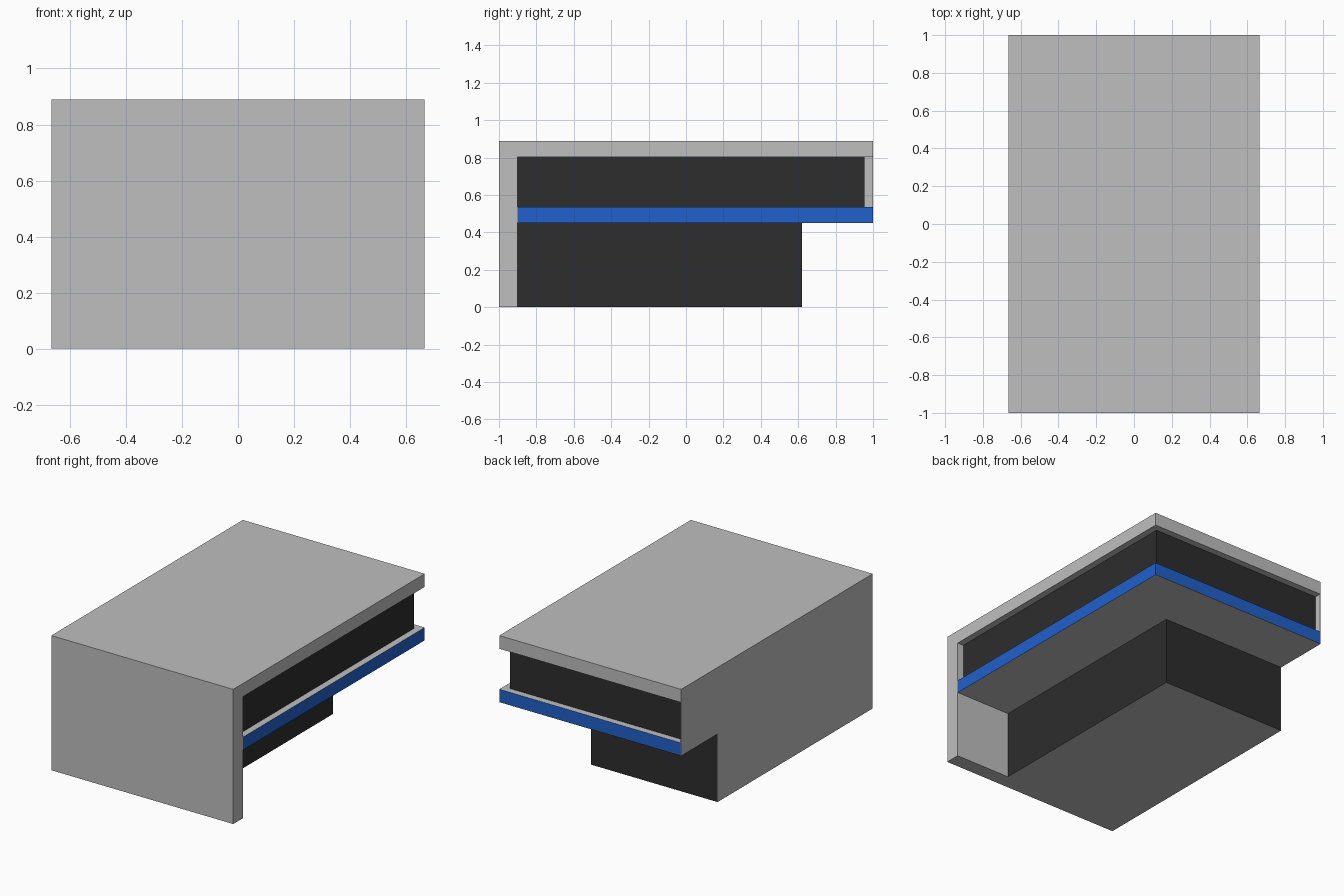
import bpy, bmesh

if "Cube" in bpy.data.objects:
    bpy.data.objects.remove(bpy.data.objects["Cube"])


def material(name, rgb):
    m = bpy.data.materials.new(name)
    m.diffuse_color = (*rgb, 1)
    m.use_nodes = True
    m.node_tree.nodes["Principled BSDF"].inputs["Base Color"].default_value = m.diffuse_color
    return m


GREY = material("light grey", (0.52, 0.52, 0.52))
DARK = material("dark glazing", (0.026, 0.026, 0.026))
BLUE = material("blue trim", (0.015, 0.12, 0.60))


def prism(name, outline, x0, x1, side, flat):
    """Extrude a (y, z) outline along x; horizontal faces take the second material."""
    bm = bmesh.new()
    base = bm.faces.new([bm.verts.new((x0, y, z)) for y, z in outline])
    new = bmesh.ops.extrude_face_region(bm, geom=[base])["geom"]
    bmesh.ops.translate(bm, vec=(x1 - x0, 0, 0),
                        verts=[g for g in new if isinstance(g, bmesh.types.BMVert)])
    bmesh.ops.recalc_face_normals(bm, faces=bm.faces)
    for f in bm.faces:
        f.material_index = 1 if abs(f.normal.z) > 0.5 else 0
    mesh = bpy.data.meshes.new(name)
    bm.to_mesh(mesh)
    bm.free()
    mesh.materials.append(side)
    mesh.materials.append(flat)
    obj = bpy.data.objects.new(name, mesh)
    bpy.context.collection.objects.link(obj)
    return obj


def rect(y0, y1, z0, z1):
    return [(y0, z0), (y1, z0), (y1, z1), (y0, z1)]


W = 0.665           # half width
IN = -W + 0.004     # inner face of the thin left wall
FRONT = -0.90       # back of the front wall
Z_LOW, Z_SLAB, Z_ROOF, TOP = 0.45, 0.535, 0.803, 0.89
LOW_BACK = 0.62     # back of the ground storey

# Front wall and roof form one L-shaped shell
prism("front_wall_and_roof",
      [(-1, 0), (FRONT, 0), (FRONT, Z_ROOF), (1, Z_ROOF), (1, TOP), (-1, TOP)],
      IN, W, GREY, GREY)

# Thin left wall, notched under the overhang
prism("left_wall",
      [(-1, 0), (LOW_BACK, 0), (LOW_BACK, Z_LOW), (1, Z_LOW), (1, TOP), (-1, TOP)],
      -W, IN, GREY, GREY)

# Floor slab with blue edges
prism("floor_slab", rect(FRONT, 1, Z_LOW, Z_SLAB), IN, W, BLUE, GREY)

# Recessed dark storeys
prism("upper_storey", rect(FRONT, 0.955, Z_SLAB, Z_ROOF), IN, 0.62, DARK, GREY)
prism("ground_storey", rect(FRONT, LOW_BACK, 0, Z_LOW), IN, 0.26, DARK, GREY)
